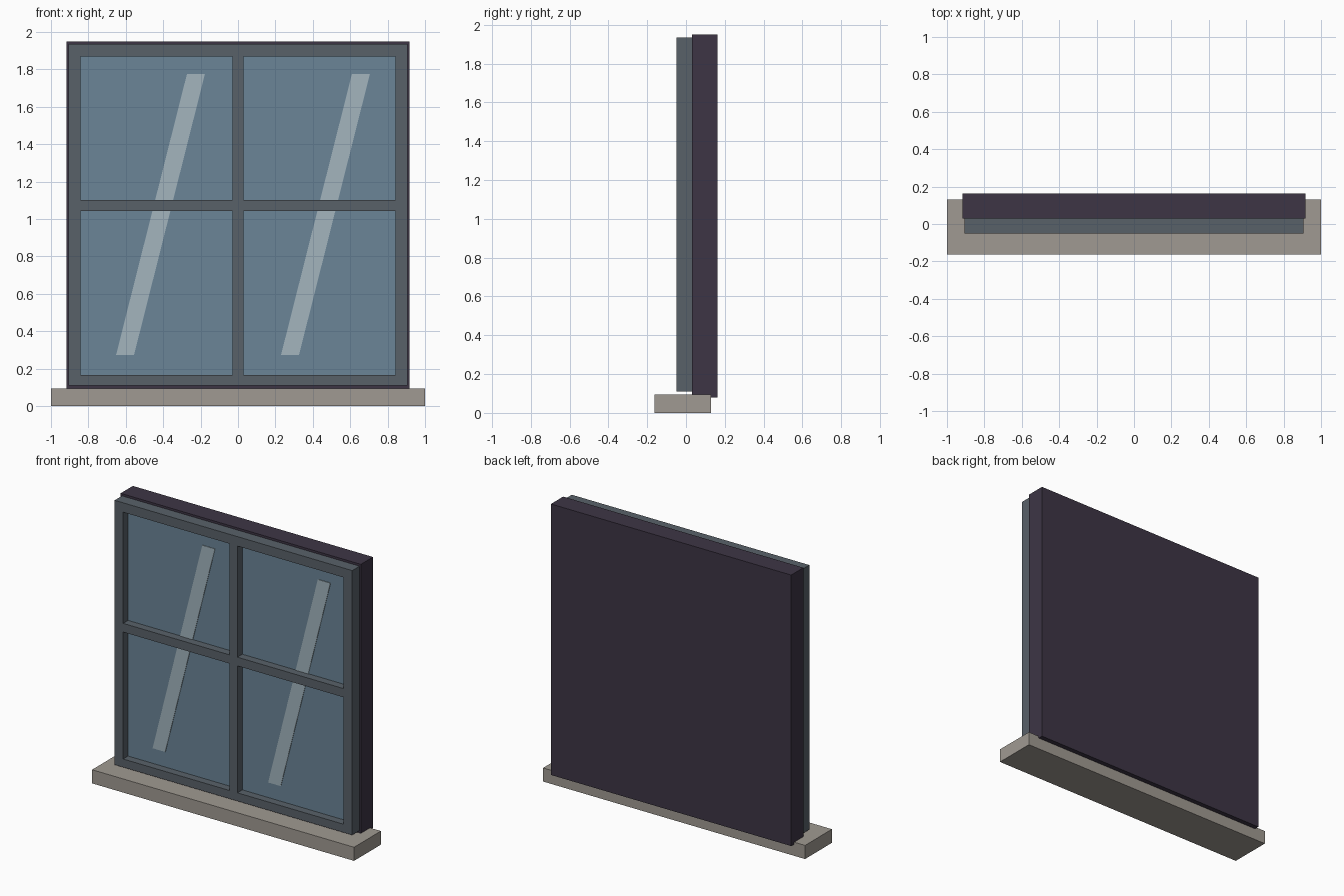
import bpy
import bmesh

cube = bpy.data.objects.get("Cube")
if cube:
    bpy.data.objects.remove(cube, do_unlink=True)


def material(name, rgb):
    """Flat colour given as 0-255 sRGB, stored as linear."""
    linear = [((c / 255 + 0.055) / 1.055) ** 2.4 for c in rgb]
    mat = bpy.data.materials.new(name)
    mat.use_nodes = True
    mat.diffuse_color = (*linear, 1)
    bsdf = mat.node_tree.nodes["Principled BSDF"]
    bsdf.inputs["Base Color"].default_value = (*linear, 1)
    bsdf.inputs["Roughness"].default_value = 0.8
    return mat


def finish(name, bm, mat):
    mesh = bpy.data.meshes.new(name)
    bmesh.ops.recalc_face_normals(bm, faces=bm.faces)
    bm.to_mesh(mesh)
    bm.free()
    mesh.materials.append(mat)
    obj = bpy.data.objects.new(name, mesh)
    bpy.context.collection.objects.link(obj)
    return obj


def box(name, x, y, z, mat):
    """Box from (min, max) ranges on each axis."""
    bm = bmesh.new()
    bmesh.ops.create_cube(bm, size=1)
    for v in bm.verts:
        v.co = [r[0] if c < 0 else r[1] for c, r in zip(v.co, (x, y, z))]
    return finish(name, bm, mat)


def thicken(obj, depth):
    mod = obj.modifiers.new("Thickness", "SOLIDIFY")
    mod.thickness = depth
    mod.offset = 0


stone = material("warm grey stone", (160, 154, 146))
plum = material("dark plum", (61, 53, 69))
slate = material("slate grey", (89, 97, 105))
blue = material("glass blue", (107, 133, 151))
pale = material("pale reflection", (163, 181, 190))

# Sill and backing
box("sill", (-1, 1), (-0.163, 0.13), (0, 0.094), stone)
box("backing", (-0.917, 0.917), (0.03, 0.163), (0.08, 1.95), plum)

# Frame with crossing bars: a grid of cells with the four panes left open
xs = (-0.907, -0.842, -0.03, 0.03, 0.842, 0.907)
zs = (0.11, 0.167, 1.043, 1.103, 1.87, 1.935)
bm = bmesh.new()
grid = [[bm.verts.new((x, -0.01, z)) for z in zs] for x in xs]
for i in range(5):
    for j in range(5):
        if not (i % 2 and j % 2):
            bm.faces.new((grid[i][j], grid[i + 1][j],
                          grid[i + 1][j + 1], grid[i][j + 1]))
thicken(finish("frame", bm, slate), 0.08)

# Glass pane behind the bars
box("glass", (-0.85, 0.85), (0.004, 0.03), (0.16, 1.88), blue)

# Slanted reflection strips on the glass
for side, start in (("right", -0.652), ("left", 0.23)):
    bm = bmesh.new()
    corners = ((start, 0.273), (start + 0.096, 0.273),
               (start + 0.475, 1.775), (start + 0.379, 1.775))
    bm.faces.new([bm.verts.new((x, 0.002, z)) for x, z in corners])
    thicken(finish(side + "_reflection", bm, pale), 0.004)
